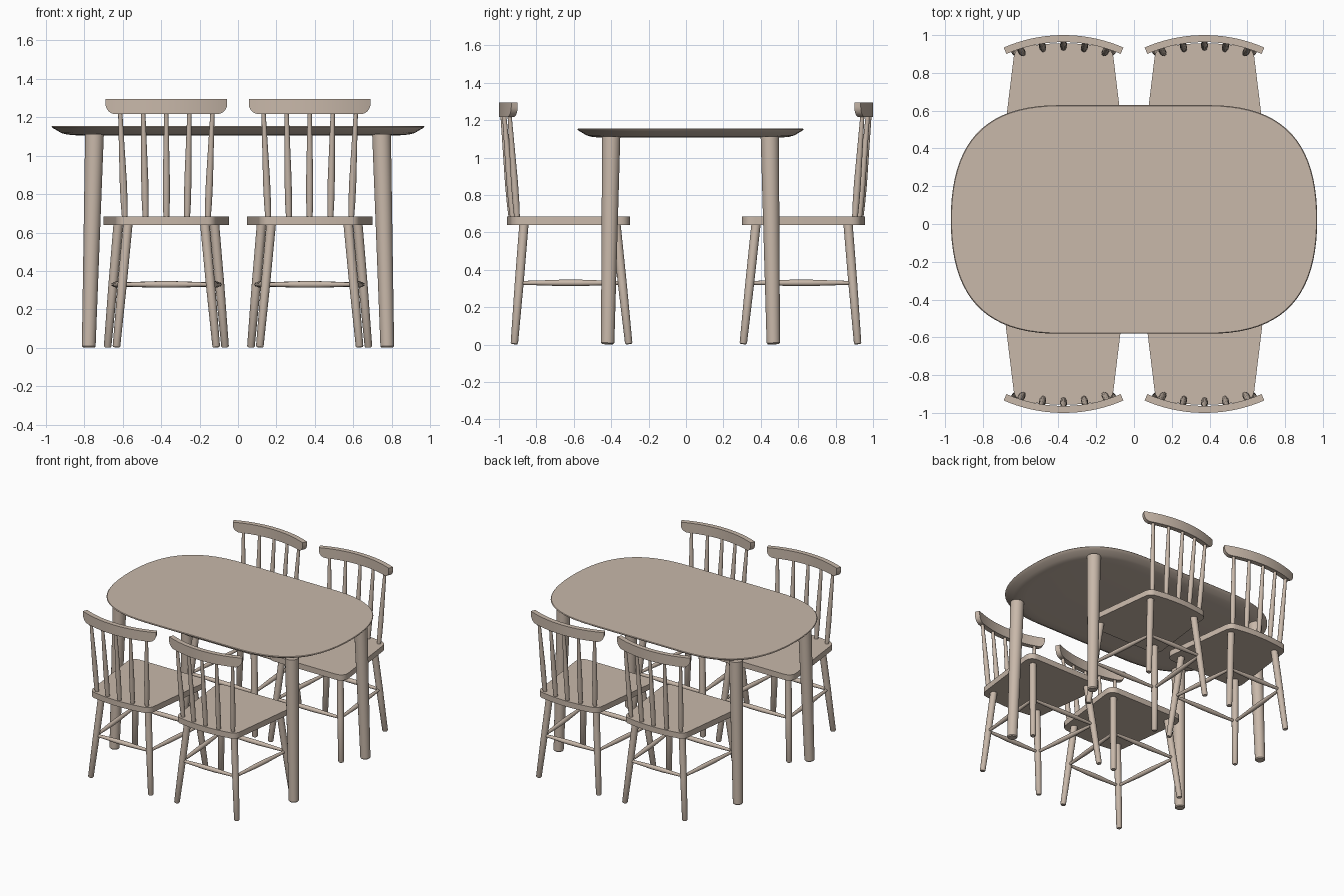
import bpy, bmesh, math
from mathutils import Vector

if "Cube" in bpy.data.objects:
    bpy.data.objects.remove(bpy.data.objects["Cube"])

wood = bpy.data.materials.new("pale_wood")
wood.diffuse_color = (0.58, 0.48, 0.40, 1)
wood.use_nodes = True
wood.node_tree.nodes["Principled BSDF"].inputs["Base Color"].default_value = wood.diffuse_color


def loft(name, rings):
    """Skin a list of closed rings and cap both ends."""
    bm = bmesh.new()
    rows = [[bm.verts.new(p) for p in ring] for ring in rings]
    n = len(rows[0])
    for a, b in zip(rows, rows[1:]):
        for i in range(n):
            j = (i + 1) % n
            bm.faces.new((a[i], a[j], b[j], b[i]))
    bm.faces.new(rows[0])
    bm.faces.new(rows[-1])
    bmesh.ops.recalc_face_normals(bm, faces=bm.faces[:])
    mesh = bpy.data.meshes.new(name)
    bm.to_mesh(mesh)
    bm.free()
    mesh.materials.append(wood)
    obj = bpy.data.objects.new(name, mesh)
    bpy.context.collection.objects.link(obj)
    return obj


def turned(name, p0, p1, profile, sides=20):
    """Round bar from p0 to p1; profile is (fraction, radius) pairs."""
    p0, p1 = Vector(p0), Vector(p1)
    axis = (p1 - p0).normalized()
    u = axis.orthogonal().normalized()
    v = axis.cross(u)
    angles = [2 * math.pi * i / sides for i in range(sides)]
    return loft(name, [[p0.lerp(p1, t) + r * (math.cos(a) * u + math.sin(a) * v)
                        for a in angles] for t, r in profile])


def bezier(pts, steps):
    """Cubic curve samples, last point left out."""
    a, b, c, d = map(Vector, pts)
    ts = [i / steps for i in range(steps)]
    return [a * (1 - t)**3 + b * 3 * t * (1 - t)**2 + c * 3 * t * t * (1 - t) + d * t**3
            for t in ts]


# ---- Table ----
TY = 0.024
HX, HY = 0.97, 0.605
q = bezier([(0.4, HY), (0.8, HY), (HX, 0.40), (HX, 0)], 20)
half = q + [Vector((HX, 0))] + [Vector((p.x, -p.y)) for p in reversed(q)]
outline = half + [Vector((-p.x, p.y)) for p in reversed(half)]
edge = [(0.13, 1.106), (0.08, 1.110), (0.05, 1.118), (0.02, 1.136),
        (0.003, 1.146), (0, 1.150), (0.004, 1.155)]
loft("table_top", [[(p.x * (HX - d) / HX, TY + p.y * (HY - d) / HY, z)
                    for p in outline] for d, z in edge])

for sx in (-1, 1):
    for sy in (-1, 1):
        turned("table_leg", (sx * 0.777, TY + sy * 0.443, 0.002),
               (sx * 0.747, TY + sy * 0.424, 1.112),
               [(0, 0.030), (0.006, 0.036), (1, 0.049)], 28)


# ---- Chairs ----
def seat_outline():
    front, back, r = Vector((0.335, 0.30)), Vector((0.258, 0.932)), 0.07
    side = (back - front).normalized()
    pts = []
    a, b = front - Vector((r, 0)), front + side * r
    pts += bezier([a, a.lerp(front, 0.6), b.lerp(front, 0.6), b], 8) + [b]
    a, b = back - side * 0.05, Vector((0.215, 0.937))
    pts += bezier([a, a.lerp(back, 0.6), b.lerp(back, 0.6), b], 8)
    # gently bowed rear edge
    pts += [Vector((x, 0.957 - 0.02 * (x / 0.215)**2))
            for x in (0.215, 0.16, 0.11, 0.05)]
    return pts + [Vector((0, 0.957))] + [Vector((-p.x, p.y)) for p in reversed(pts)]


def chair(cx, s):
    def P(x, y, z):
        return Vector((cx + x, s * y, z))

    # seat
    plan = seat_outline()
    loft("chair_seat", [[P(p.x, p.y, z) for p in plan] for z in (0.640, 0.684)])

    # curved top rail, lower corners rounded off
    R_out, R_in, yc = 0.796, 0.759, 0.204
    amax, rc = math.asin(0.317 / R_out), 0.055
    rings = []
    for i in range(-24, 25):
        a = amax * math.sin(math.pi / 2 * i / 24)
        over = max(0.0, abs(a) * R_out - (amax * R_out - rc))
        low = 1.217 + rc - math.sqrt(max(0.0, rc * rc - over * over))
        rings.append([P(r * math.sin(a), yc + r * math.cos(a), z)
                      for r, z in ((R_in, low), (R_out, low), (R_out, 1.294), (R_in, 1.294))])
    loft("chair_top_rail", rings)

    # five back spindles
    for k in range(-2, 3):
        xt, xb = 0.12 * k, 0.108 * k
        yt = yc + math.sqrt(0.777**2 - xt * xt)
        turned("back_spindle", P(xb, 0.933 - 0.0075 * k * k, 0.675), P(xt, yt, 1.225),
               [(0, 0.015), (0.15, 0.018), (0.35, 0.0185), (0.65, 0.015), (1, 0.011)], 16)

    # splayed legs as (top, bottom), table side first
    def legs(sx):
        return [(P(sx * 0.25, 0.375, 0.65), P(sx * 0.306, 0.306, 0.003)),
                (P(sx * 0.20, 0.866, 0.65), P(sx * 0.26, 0.918, 0.003))]

    joints = []
    for sx in (-1, 1):
        for top, foot in legs(sx):
            turned("chair_leg", foot, top,
                   [(0, 0.016), (0.01, 0.020), (0.5, 0.024), (1, 0.025)])
            joints.append(foot.lerp(top, 0.505))

    # stretchers joining the four legs
    for i, j in ((0, 1), (2, 3), (0, 2), (1, 3)):
        turned("chair_stretcher", joints[i], joints[j],
               [(0, 0.010), (0.25, 0.014), (0.4, 0.017), (0.6, 0.017), (0.75, 0.014), (1, 0.010)], 16)


for cx in (-0.373, 0.373):
    for s in (-1, 1):
        chair(cx, s)

# smooth the round parts, keep hard edges
bpy.ops.object.select_all(action='SELECT')
bpy.context.view_layer.objects.active = bpy.context.selected_objects[0]
bpy.ops.object.shade_smooth_by_angle(angle=math.radians(35))
